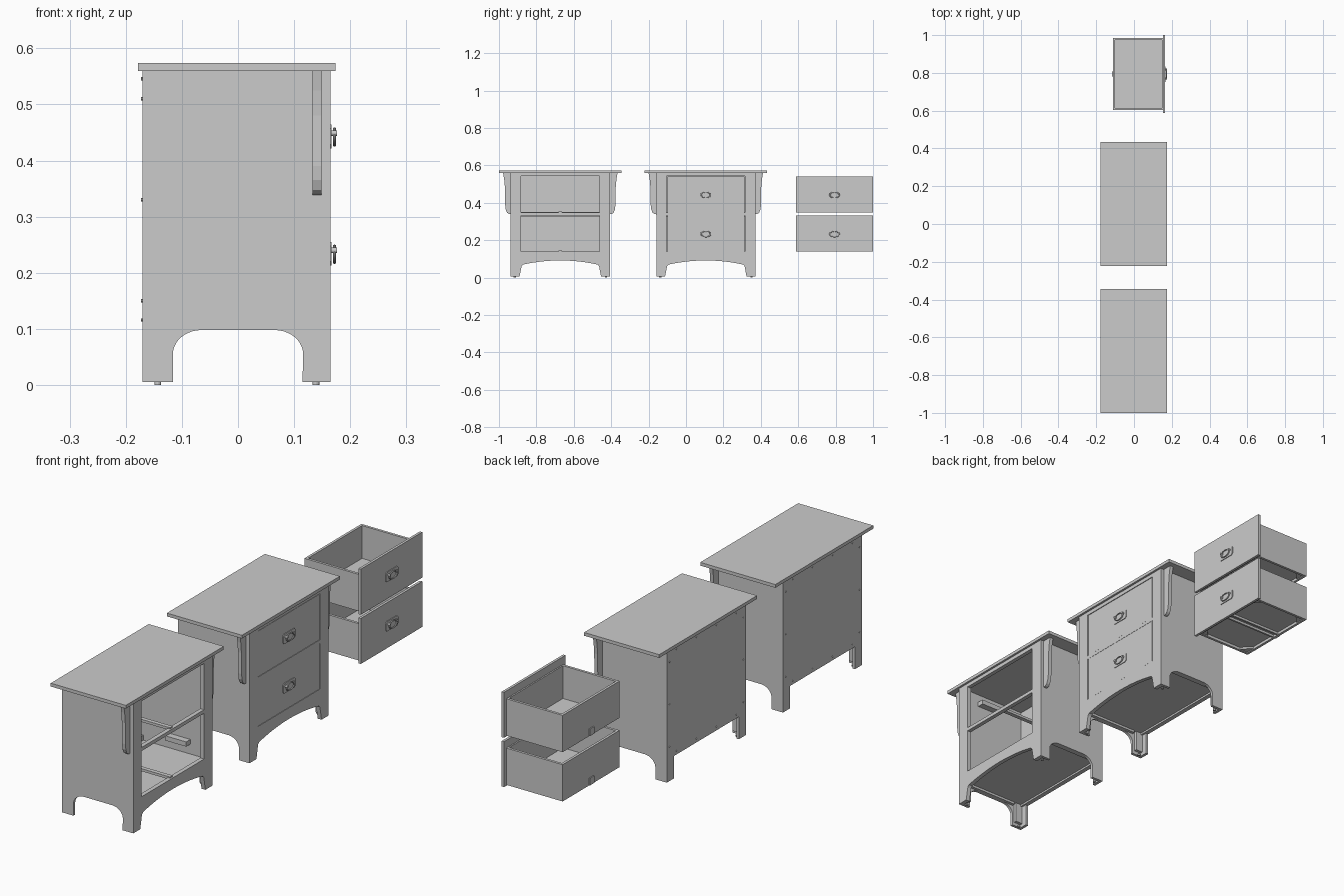
import bpy, bmesh, math
from mathutils import Vector

if "Cube" in bpy.data.objects:
    bpy.data.objects.remove(bpy.data.objects["Cube"])

GREY = (0.6, 0.6, 0.6, 1)
grey = bpy.data.materials.new("light_grey")
grey.use_nodes = True
grey.diffuse_color = GREY
grey.node_tree.nodes["Principled BSDF"].inputs["Base Color"].default_value = GREY


def finish(name, bm):
    bmesh.ops.recalc_face_normals(bm, faces=bm.faces)
    me = bpy.data.meshes.new(name)
    bm.to_mesh(me)
    bm.free()
    me.materials.append(grey)
    ob = bpy.data.objects.new(name, me)
    bpy.context.collection.objects.link(ob)
    return ob


def box(name, x, y, z):
    """Box from three (low, high) ranges."""
    bm = bmesh.new()
    bmesh.ops.create_cube(bm, size=1)
    for v in bm.verts:
        v.co = [r[0] if c < 0 else r[1] for c, r in zip(v.co, (x, y, z))]
    return finish(name, bm)


def prism(name, outline, axis, lo, hi):
    """Extrude a 2D outline along x (outline is y,z), y (x,z) or z (x,y)."""
    bm = bmesh.new()

    def place(p, d):
        c = list(p)
        c.insert(axis, d)
        return bm.verts.new(c)
    face = bm.faces.new([place(p, lo) for p in outline])
    ext = bmesh.ops.extrude_face_region(bm, geom=[face])
    step = Vector((0, 0, 0))
    step[axis] = hi - lo
    bmesh.ops.translate(bm, vec=step, verts=[g for g in ext["geom"] if isinstance(g, bmesh.types.BMVert)])
    return finish(name, bm)


def disc(name, centre, radius, depth, along_x=True, sides=12):
    bpy.ops.mesh.primitive_cylinder_add(vertices=sides, radius=radius, depth=depth, location=centre,
                                        rotation=(0, math.pi / 2 if along_x else 0, 0))
    ob = bpy.context.object
    ob.name = name
    ob.data.materials.append(grey)
    bpy.ops.object.shade_smooth_by_angle()


def span(c, half):
    return (c - half, c + half)


def sided(c, s, a, b):
    """Range a..b away from centre c on side s."""
    return tuple(sorted((c + s * a, c + s * b)))


def handle(yc, z, x):
    w, h = 0.041, 0.021
    cut = 0.007
    plate = [(yc + sy * a, z + sz * b) for sy, sz, order in ((1, 1, 0), (-1, 1, 1), (-1, -1, 0), (1, -1, 1))
             for a, b in (((w, h - cut), (w - cut, h)) if not order else ((w - cut, h), (w, h - cut)))]
    prism("handle_plate", plate, 0, x, x + 0.003)
    for s in (-1, 1):
        disc("handle_post", (x + 0.006, yc + s * 0.024, z + 0.006), 0.005, 0.012)
    # Hanging ring pull
    bpy.ops.mesh.primitive_torus_add(location=(x + 0.008, yc, z - 0.001), rotation=(0, math.pi / 2, 0),
                                     major_segments=24, minor_segments=8, major_radius=0.02, minor_radius=0.003)
    ring = bpy.context.object
    ring.name = "handle_pull"
    ring.scale = (0.75, 1.25, 1)
    ring.data.materials.append(grey)
    bpy.ops.object.shade_smooth_by_angle()


def drawer(yc, z):
    front, back, half, wall = 0.153, -0.111, 0.191, 0.011
    low, high = z + 0.004, z + 0.16
    face = 0.164
    box("drawer_front", (front, face), span(yc, 0.206), (z, z + 0.193))
    for s in (-1, 1):
        box("drawer_side", (back, front), sided(yc, s, half - wall, half), (low, high))
        disc("handle_bolt", (front - 0.001, yc + s * 0.024, z + 0.106), 0.005, 0.004)
    box("drawer_back", (back, back + wall), span(yc, half - wall), (low, high))
    box("drawer_inner_front", (front - 0.006, front), span(yc, half - wall), (low, high))
    box("drawer_bottom", (back + wall, front), span(yc, half - wall), (low + 0.012, low + 0.017))
    for s in (-1, 1):
        box("drawer_channel", (back, front), sided(yc, s, 0.01, 0.018), (low + 0.002, low + 0.012))
        # Diagonal corner braces below the bottom
        for x, d in ((back + wall, 1), (front, -1)):
            y = yc + s * (half - wall)
            prism("corner_brace", [(x, y), (x + d * 0.04, y), (x, y - s * 0.04)], 2, low + 0.004, low + 0.012)
    box("drawer_guide_clip", (back - 0.005, back), span(yc, 0.014), (low + 0.002, low + 0.032))
    handle(yc, z + 0.094, face)


def side_outline():
    """Side panel with a rounded arch between the legs."""
    arch = []
    for s in (-1, 1):
        curve = [(s * (0.065 + 0.051 * math.cos(a)), 0.055 + 0.043 * math.sin(a))
                 for a in [i * math.pi / 20 for i in range(11)]]
        arch += curve if s < 0 else curve[::-1]
    return [(0.165, 0.005), (0.165, 0.56), (-0.17, 0.56), (-0.17, 0.005), (-0.116, 0.005)] + arch + [(0.115, 0.005)]


def apron_outline(yc):
    """Bottom rail and front legs with a shallow arch."""
    arch = [(yc + 0.2 * t, 0.092 - 0.022 * t * t) for t in [i / 8 for i in range(-8, 9)]]
    return ([(yc + 0.265, 0.139), (yc - 0.265, 0.139), (yc - 0.265, 0.005), (yc - 0.218, 0.005), (yc - 0.207, 0.062)]
            + arch + [(yc + 0.207, 0.062), (yc + 0.218, 0.005), (yc + 0.265, 0.005)])


def cabinet(yc):
    box("table_top", (-0.178, 0.174), span(yc, 0.328), (0.56, 0.574))
    frame = (0.147, 0.165)
    prism("front_apron", apron_outline(yc), 0, *frame)
    box("top_rail", frame, span(yc, 0.209), (0.544, 0.56))
    box("middle_rail", frame, span(yc, 0.209), (0.333, 0.348))
    box("floor_panel", (-0.16, 0.147), span(yc, 0.253), (0.108, 0.118))
    box("back_panel", (-0.17, -0.163), span(yc, 0.253), (0.1, 0.56))
    box("back_middle_rail", (-0.163, -0.15), span(yc, 0.253), (0.325, 0.35))
    box("back_bottom_rail", (-0.163, -0.15), span(yc, 0.253), (0.1, 0.139))
    for z in (0.139, 0.348):
        box("centre_runner", (-0.15, 0.158), span(yc, 0.009), (z - 0.006, z + 0.005))
    for s in (-1, 1):
        prism("side_panel", side_outline(), 1, *sided(yc, s, 0.253, 0.265))
        box("front_stile", frame, sided(yc, s, 0.209, 0.253), (0.139, 0.56))
        # Rear leg return and cleats
        box("rear_leg", (-0.17, -0.158), sided(yc, s, 0.217, 0.253), (0.005, 0.108))
        box("rear_leg_cleat", (-0.158, -0.125), sided(yc, s, 0.24, 0.253), (0.02, 0.108))
        box("front_leg_cleat", (0.125, 0.147), sided(yc, s, 0.235, 0.253), (0.02, 0.108))
        box("floor_cleat", (-0.116, 0.115), sided(yc, s, 0.24, 0.253), (0.098, 0.108))
        for z in (0.16, 0.505):
            box("drawer_guide", (-0.03, 0.07), sided(yc, s, 0.225, 0.253), (z, z + 0.02))
        # Bracket under the overhang
        bracket = [(0.265, 0.56), (0.306, 0.56), (0.3, 0.525), (0.296, 0.48), (0.295, 0.39), (0.292, 0.365),
                   (0.285, 0.348), (0.276, 0.341), (0.265, 0.339)]
        prism("side_bracket", [(yc + s * y, z) for y, z in bracket], 0, 0.133, 0.149)
        for x in (-0.143, 0.139):
            disc("foot_pad", (x, yc + s * 0.244, 0.003), 0.006, 0.006, along_x=False)
        for z in (0.15, 0.33, 0.51):
            disc("back_screw", (-0.17, yc + s * 0.247, z), 0.003, 0.005, sides=8)
    for y in (-0.2, -0.067, 0.067, 0.2):
        for z in (0.116, 0.546):
            disc("back_screw", (-0.17, yc + y, z), 0.003, 0.005, sides=8)


# Open cabinet, filled cabinet, loose drawers
cabinet(-0.672)
cabinet(0.106)
for y in (0.106, 0.794):
    for z in (0.14, 0.349):
        drawer(y, z)
